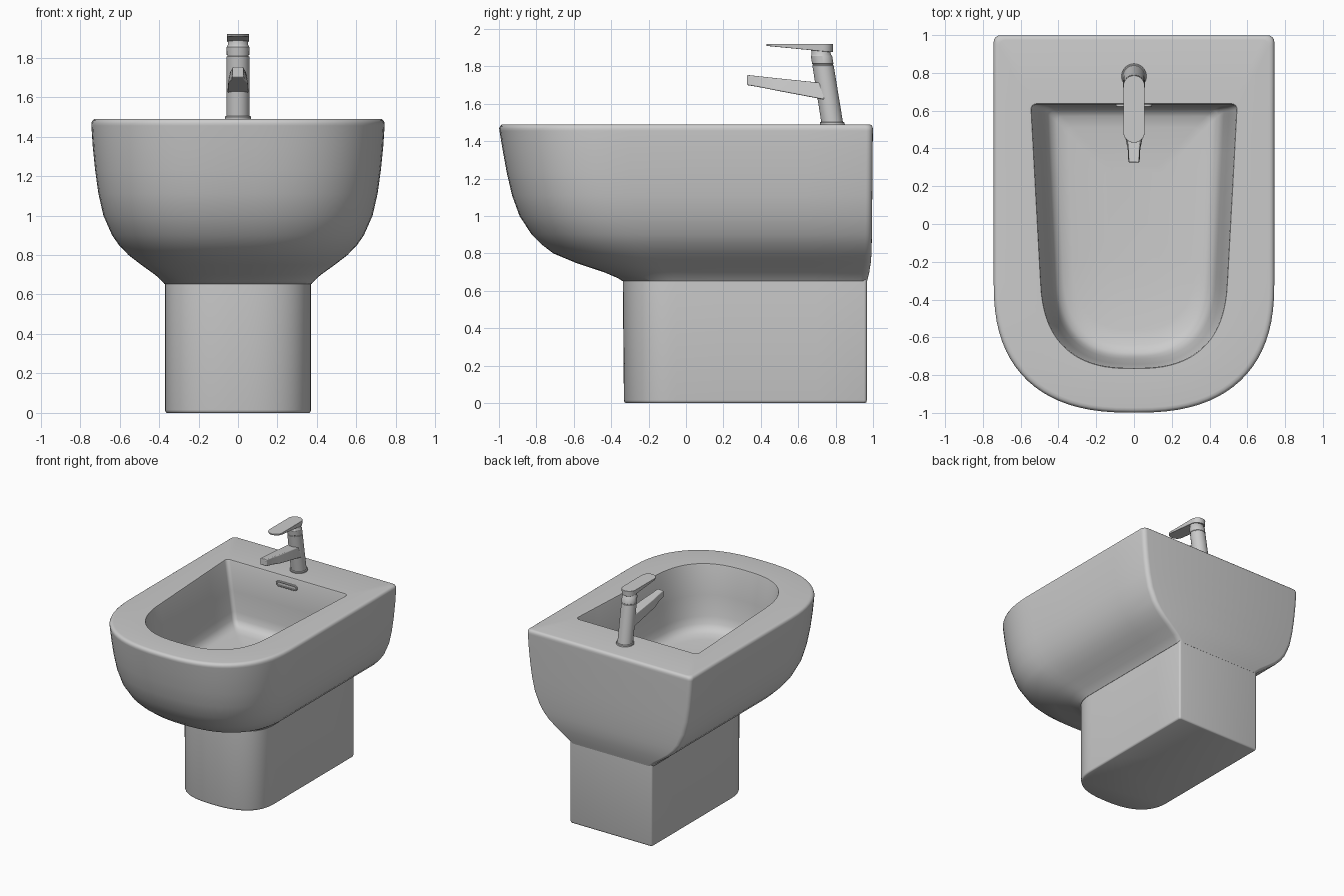
import bpy, bmesh
from math import sin, cos, pi


def loft(name, rings, angle=35, bevel=0):
    """Skin a stack of equally sized point rings and cap both ends."""
    bm = bmesh.new()
    rows = [[bm.verts.new(p) for p in ring] for ring in rings]
    n = len(rows[0])
    for a, b in zip(rows, rows[1:]):
        for i in range(n):
            j = (i + 1) % n
            bm.faces.new((a[i], a[j], b[j], b[i]))
    bm.faces.new(rows[0])
    bm.faces.new(rows[-1])
    bmesh.ops.recalc_face_normals(bm, faces=bm.faces)
    me = bpy.data.meshes.new(name)
    bm.to_mesh(me)
    bm.free()
    ob = bpy.data.objects.new(name, me)
    bpy.context.collection.objects.link(ob)
    bpy.ops.object.select_all(action='DESELECT')
    ob.select_set(True)
    bpy.context.view_layer.objects.active = ob
    if bevel:
        m = ob.modifiers.new("bevel", 'BEVEL')
        m.width, m.segments, m.limit_method = bevel, 3, 'ANGLE'
    bpy.ops.object.shade_smooth_by_angle(angle=angle * pi / 180)
    return ob


def d_ring(w, back, front, start, z, r=0.035, n=2.5, taper=0.0):
    """D-shaped outline: square back with small corners, superellipse front."""
    half = []
    for i in range(5):                      # back corner
        a = pi / 2 * (1 - i / 4)
        half.append((w - r + r * cos(a), back - r + r * sin(a)))
    for i in range(1, 4):                   # straight side
        half.append((w, back - r + (start - back + r) * i / 4))
    for i in range(21):                     # rounded front
        a = pi / 2 * i / 20
        half.append((w * max(cos(a), 0) ** (2 / n) if i < 20 else 0,
                     start + (front - start) * sin(a) ** (2 / n)))
    half = [(x * (1 - taper * (back - y)), y) for x, y in half]
    pts = half + [(-x, y) for x, y in half[-2::-1]]
    return [(x, y, z) for x, y in pts]


def stadium(hw, y0, y1, count=12):
    """Outline in plan with round ends, running from y0 (front) to y1 (back)."""
    pts = []
    for c, s in ((y1 - hw, 0), (y0 + hw, pi)):
        for i in range(count + 1):
            a = s + pi * i / count
            pts.append((hw * cos(a), c + hw * sin(a)))
    return pts


# Pedestal
loft("pedestal", [d_ring(*row, r=0.015) for row in (
    (0.36, 0.957, -0.322, -0.05, 0.0),
    (0.367, 0.964, -0.329, -0.05, 0.004),
    (0.37, 0.967, -0.332, -0.05, 0.015),
    (0.37, 0.967, -0.338, -0.05, 0.67))], angle=50)

# Bowl: outer shell and rim
outer = [d_ring(*row) for row in (
    (0.372, 0.968, -0.34, -0.05, 0.652),
    (0.385, 0.972, -0.365, -0.06, 0.668),
    (0.42, 0.98, -0.44, -0.08, 0.70),
    (0.49, 0.988, -0.59, -0.13, 0.75),
    (0.555, 0.992, -0.71, -0.18, 0.80),
    (0.603, 0.993, -0.775, -0.21, 0.85),
    (0.638, 0.994, -0.825, -0.24, 0.90),
    (0.682, 0.995, -0.89, -0.27, 1.00),
    (0.707, 0.996, -0.93, -0.29, 1.11),
    (0.724, 0.997, -0.958, -0.30, 1.23),
    (0.736, 0.998, -0.98, -0.30, 1.35),
    (0.743, 0.999, -0.997, -0.30, 1.455),
    (0.743, 0.999, -0.999, -0.30, 1.468),
    (0.738, 0.995, -0.994, -0.30, 1.481),
    (0.729, 0.987, -0.985, -0.30, 1.488),
    (0.715, 0.975, -0.972, -0.30, 1.49))]
# Bowl: inner basin
inner = [d_ring(*row, r=0.03, n=2.6, taper=0.1) for row in (
    (0.547, 0.637, -0.766, -0.30, 1.49),
    (0.543, 0.633, -0.762, -0.30, 1.48),
    (0.505, 0.627, -0.742, -0.29, 1.25),
    (0.478, 0.622, -0.716, -0.28, 1.09),
    (0.465, 0.615, -0.70, -0.27, 1.035),
    (0.445, 0.602, -0.68, -0.26, 1.003),
    (0.41, 0.57, -0.64, -0.25, 0.982),
    (0.35, 0.51, -0.56, -0.20, 0.972),
    (0.15, 0.30, -0.30, -0.05, 0.96))]
loft("bowl", outer + inner, angle=40)

# Overflow slot on the back wall of the basin
def slot_ring(hw, hz, y):
    return [(v, y, 1.42 + u) for u, v in stadium(hz, -hw, hw)]

loft("overflow_slot", [slot_ring(0.095, 0.022, 0.645), slot_ring(0.095, 0.022, 0.622),
                       slot_ring(0.092, 0.019, 0.619), slot_ring(0.084, 0.012, 0.619),
                       slot_ring(0.084, 0.012, 0.628)])


# Tap body: leaning column with a base flange and a neck under the lever
def tap_ring(z, r, count=32):
    c = 0.783 - 0.16 * (z - 1.49)
    return [(r * cos(2 * pi * i / count), c + r * sin(2 * pi * i / count), z)
            for i in range(count)]

loft("tap_body", [tap_ring(z, r) for z, r in (
    (1.48, 0.066), (1.499, 0.066), (1.503, 0.062), (1.503, 0.058), (1.805, 0.057),
    (1.807, 0.054), (1.812, 0.054), (1.814, 0.057), (1.855, 0.057), (1.862, 0.052),
    (1.89, 0.05))])

# Spout: tapered bar rising towards the front
loft("tap_spout", [[(-hb, y, zb), (hb, y, zb), (ht, y, zt), (-ht, y, zt)]
                   for y, hb, ht, zb, zt in (
    (0.74, 0.054, 0.046, 1.622, 1.71),
    (0.47, 0.050, 0.036, 1.673, 1.738),
    (0.40, 0.034, 0.030, 1.687, 1.746),
    (0.326, 0.030, 0.027, 1.70, 1.754))], bevel=0.006)

# Lever: flat round-ended handle, thicker at the back
plan = stadium(0.057, 0.43, 0.787)
def lever_ring(top, scale):
    ring = []
    for x, y in plan:
        z = 1.919 if top else 1.909 - 0.034 * max(0, y - 0.43) / 0.357
        ring.append((x * scale, 0.61 + (y - 0.61) * (1 - (1 - scale) * 0.3), z))
    return ring

loft("tap_lever", [lever_ring(False, 0.97), lever_ring(True, 1.0)], bevel=0.002)
